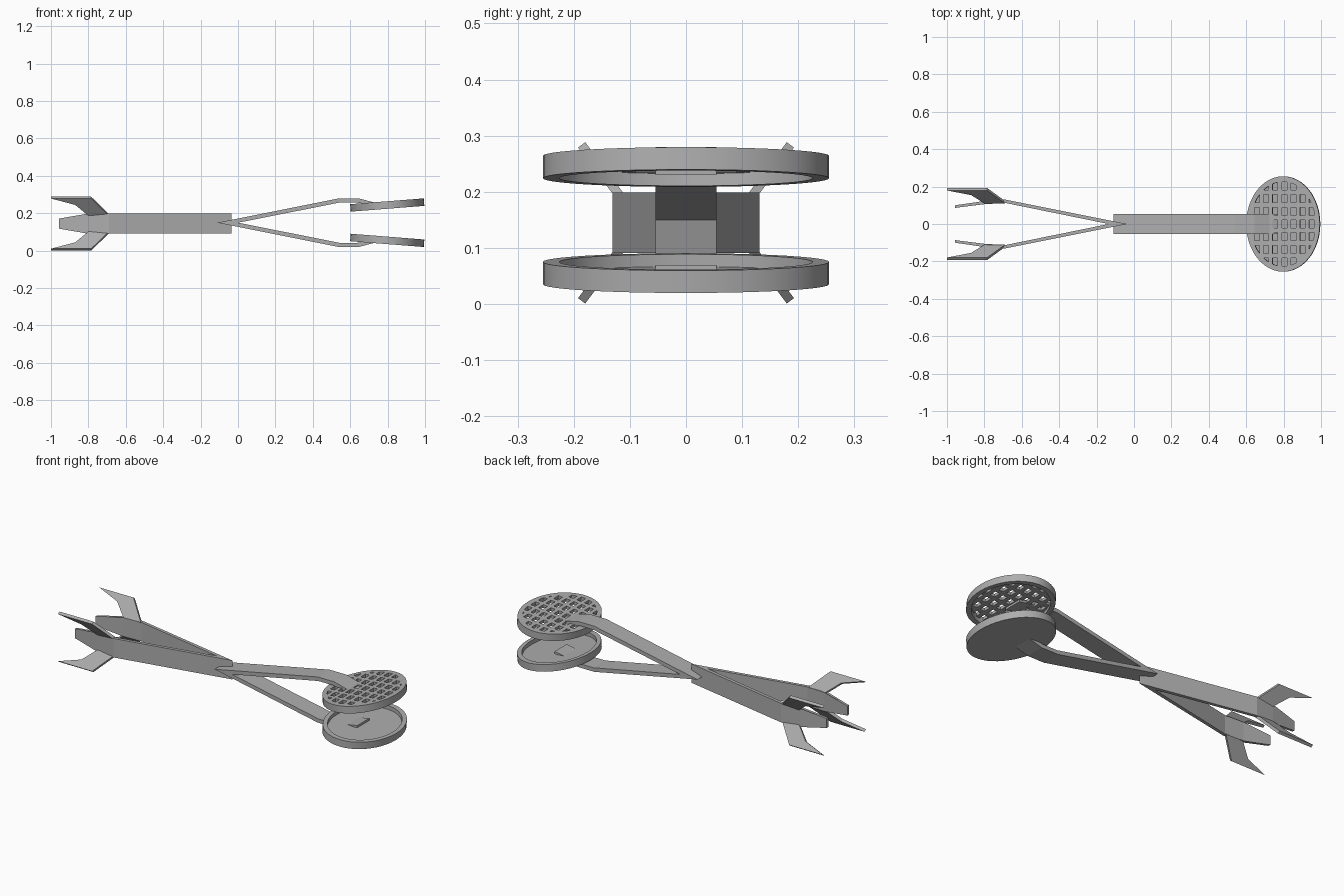
import bpy, bmesh, math
from mathutils import Vector, Matrix

if "Cube" in bpy.data.objects:
    bpy.data.objects.remove(bpy.data.objects["Cube"])

metal = bpy.data.materials.new("grey_metal")
metal.use_nodes = True
GREY = (0.42, 0.42, 0.42, 1)
metal.diffuse_color = GREY
metal.node_tree.nodes["Principled BSDF"].inputs["Base Color"].default_value = GREY

FRONT_Z = 0.1495   # mid height of the disc end
BACK_Z = 0.1445    # mid height of the finned end
RX, RY, RIM = 0.1975, 0.255, 0.886
THICK, PLATE = 0.04, 0.018


def finish(name, bm, matrix=None):
    """Turn a bmesh into an object, placed by a matrix."""
    if matrix:
        bm.transform(matrix)
    bmesh.ops.recalc_face_normals(bm, faces=bm.faces)
    mesh = bpy.data.meshes.new(name)
    bm.to_mesh(mesh)
    bm.free()
    mesh.materials.append(metal)
    obj = bpy.data.objects.new(name, mesh)
    bpy.context.collection.objects.link(obj)
    return obj


def prism(points, sweep):
    """Extrude a flat outline along a vector."""
    bm = bmesh.new()
    face = bm.faces.new([bm.verts.new(p) for p in points])
    new = bmesh.ops.extrude_face_region(bm, geom=[face])["geom"]
    verts = [v for v in new if isinstance(v, bmesh.types.BMVert)]
    bmesh.ops.translate(bm, verts=verts, vec=sweep)
    return bm


def ellipse(scale, z, n=48):
    return [Vector((RX * scale * math.cos(a), RY * scale * math.sin(a), z))
            for a in (math.tau * i / n for i in range(n))]


def smooth(obj):
    bpy.ops.object.select_all(action="DESELECT")
    obj.select_set(True)
    bpy.context.view_layer.objects.active = obj
    bpy.ops.object.shade_smooth_by_angle(angle=math.radians(30))


def rim_mesh():
    """Elliptical band with a square section."""
    bm = bmesh.new()
    h = THICK / 2
    loops = [[bm.verts.new(p) for p in ellipse(s, z)]
             for s, z in ((1, -h), (1, h), (RIM, h), (RIM, -h))]
    n = len(loops[0])
    for k in range(4):
        a, b = loops[k], loops[(k + 1) % 4]
        for i in range(n):
            j = (i + 1) % n
            bm.faces.new((a[i], a[j], b[j], b[i]))
    return bm


def hole_cutter(matrix):
    """Grid of small boxes that pierce the plate."""
    bm = bmesh.new()
    for i in range(-4, 5):
        for j in range(-3, 4):
            x, y = 0.007 + 0.049 * i, 0.068 * j
            if math.hypot(x / RX, y / RY) < 0.96:
                size = Matrix.Diagonal((0.027, 0.043, 0.1, 1))
                bmesh.ops.create_cube(bm, size=1, matrix=Matrix.Translation((x, y, 0)) @ size)
    return finish("hole_cutter", bm, matrix)


# Tilted perforated discs and the bent arms that carry them
for side, s in (("upper", 1), ("lower", -1)):
    place = (Matrix.Translation((0.798, 0, FRONT_Z)) @ Matrix.Diagonal((1, 1, s, 1))
             @ Matrix.Translation((0, 0, 0.0945)) @ Matrix.Rotation(math.radians(-4.5), 4, "Y"))
    smooth(finish(side + "_disc_rim", rim_mesh(), place))

    plate = finish(side + "_disc_plate",
                   prism(ellipse(RIM, THICK / 2 - PLATE), Vector((0, 0, PLATE))), place)
    cutter = hole_cutter(place)
    cutter.hide_render = True
    mod = plate.modifiers.new("holes", "BOOLEAN")
    mod.object, mod.operation, mod.solver = cutter, "DIFFERENCE", "EXACT"
    bpy.ops.object.select_all(action="DESELECT")
    bpy.context.view_layer.objects.active = plate
    plate.select_set(True)
    bpy.ops.object.modifier_apply(modifier=mod.name)
    bpy.data.objects.remove(cutter)

    outline = [(-0.11, 0), (0.54, 0.13), (0.645, 0.13), (0.79, 0.092),
               (0.79, 0.08), (0.635, 0.108), (0.545, 0.108), (0, 0)]
    finish(side + "_disc_arm",
           prism([(x, -0.054, FRONT_Z + s * z) for x, z in outline], Vector((0, 0.108, 0))))

# Finned arms spreading sideways, each with a tapered tail and two swept fins
HALF = 0.054
for side, s in (("left", 1), ("right", -1)):
    outline = [(-0.035, 0), (-0.69, 0.131), (-0.8, 0.123), (-0.957, 0.1),
               (-0.957, 0.086), (-0.8, 0.106), (-0.685, 0.112), (-0.135, 0)]
    bm = prism([(x, s * y, -HALF) for x, y in outline], Vector((0, 0, 2 * HALF)))
    for v in bm.verts:
        if v.co.x < -0.9:
            v.co.z *= 0.5
    finish(side + "_finned_arm", bm, Matrix.Translation((0, 0, BACK_Z)))

    for level, t in (("top", 1), ("bottom", -1)):
        out = Vector((0, 0.6 * s, 0.8 * t))
        normal = Vector((0, -0.8 * s, 0.6 * t))
        root = Vector((0, 0.117 * s, BACK_Z + 0.047 * t)) - normal * 0.008
        fin = [(-0.69, 0), (-0.785, 0.115), (-1, 0.115), (-0.87, 0.072), (-0.8, 0)]
        finish(f"{side}_{level}_fin",
               prism([root + out * r + Vector((x, 0, 0)) for x, r in fin], normal * 0.016))
